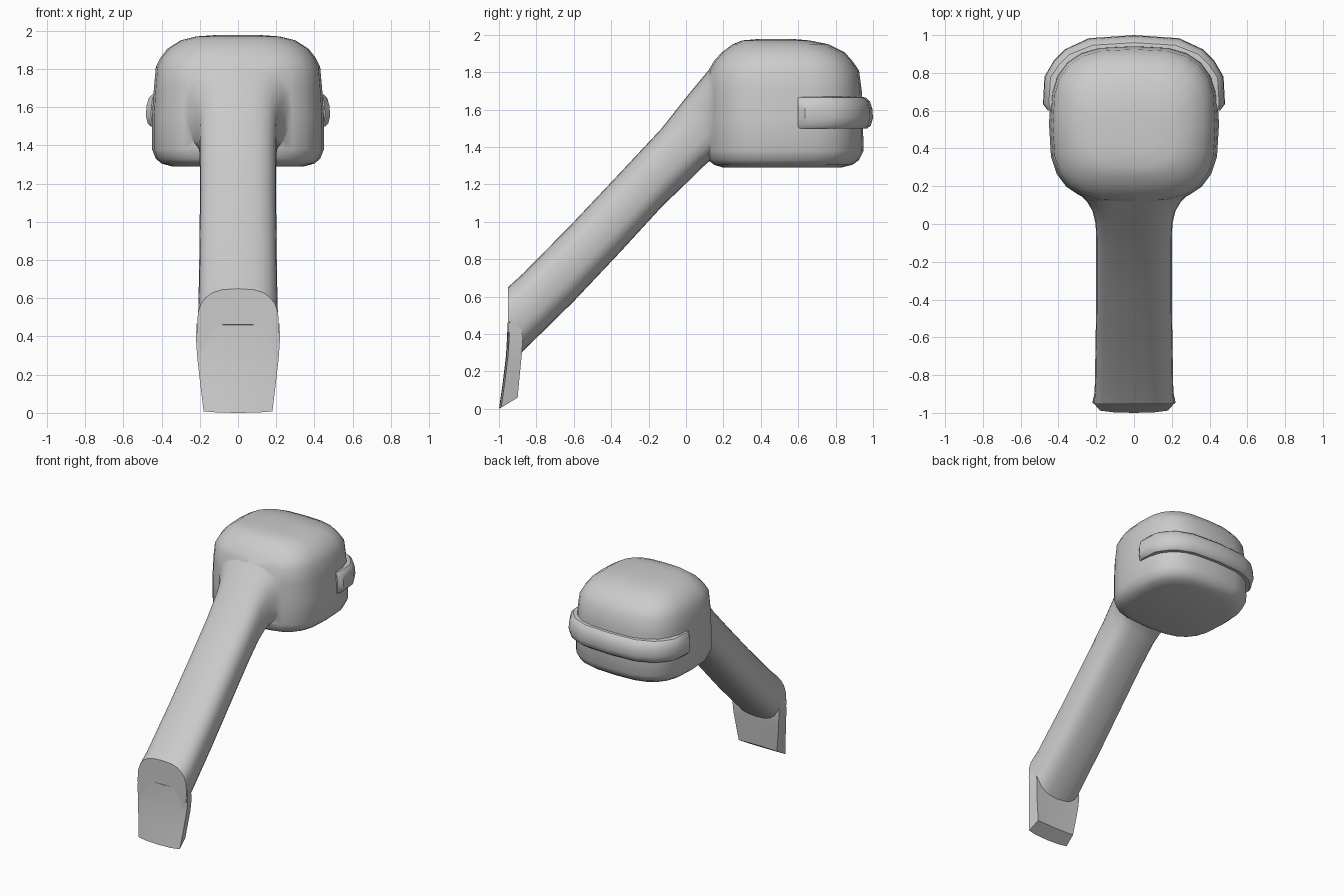
import bpy, bmesh
from math import cos, sin, tau, copysign

if "Cube" in bpy.data.objects:
    bpy.data.objects.remove(bpy.data.objects["Cube"])


def squircle(n, count=24):
    """Unit superellipse points."""
    pts = []
    for i in range(count):
        c, s = cos(tau * i / count), sin(tau * i / count)
        pts.append((copysign(abs(c) ** (2 / n), c), copysign(abs(s) ** (2 / n), s)))
    return pts


def loft(name, rings):
    """Skin equal-length closed rings and cap both ends."""
    bm = bmesh.new()
    vs = [[bm.verts.new(p) for p in r] for r in rings]
    k = len(rings[0])
    for a, b in zip(vs, vs[1:]):
        for i in range(k):
            j = (i + 1) % k
            bm.faces.new((a[i], a[j], b[j], b[i]))
    bm.faces.new(vs[0])
    bm.faces.new(vs[-1])
    bmesh.ops.recalc_face_normals(bm, faces=bm.faces)
    me = bpy.data.meshes.new(name)
    bm.to_mesh(me)
    bm.free()
    ob = bpy.data.objects.new(name, me)
    bpy.context.collection.objects.link(ob)
    return ob


def smooth(ob, angle):
    bpy.ops.object.select_all(action='DESELECT')
    ob.select_set(True)
    bpy.context.view_layer.objects.active = ob
    bpy.ops.object.shade_smooth_by_angle(angle=angle)


# Head: horizontal rings (z, half width, front y, back y)
head_rings = [(1.29, .345, .2, .83), (1.305, .40, .15, .89), (1.33, .43, .12, .925),
              (1.38, .45, .11, .95), (1.55, .45, .11, .945), (1.7, .44, .11, .94),
              (1.81, .43, .12, .925), (1.86, .405, .15, .89), (1.905, .37, .19, .85),
              (1.95, .30, .25, .76), (1.97, .22, .30, .66), (1.977, .12, .38, .58)]
sq = squircle(3)
head = loft("head", [[(w * u, (f + b) / 2 + (b - f) / 2 * v, z) for u, v in sq]
                     for z, w, f, b in head_rings])

# Handle: upright sections (y, half width, bottom z, top z), flaring into the head
handle_rings = [(-.952, .215, .235, .65), (-.87, .208, .31, .725), (-.6, .203, .575, 1.0),
                (-.35, .2, .84, 1.265), (-.13, .2, 1.08, 1.5), (0, .203, 1.205, 1.665),
                (.07, .22, 1.275, 1.75), (.12, .25, 1.32, 1.81), (.16, .29, 1.34, 1.855),
                (.21, .34, 1.37, 1.905), (.28, .35, 1.4, 1.955)]
sq = squircle(2.8)
handle = loft("handle", [[(w * u, y, (lo + hi) / 2 + (hi - lo) / 2 * v) for u, v in sq]
                         for y, w, lo, hi in handle_rings])

# Weld the handle into the head
mod = head.modifiers.new("join_handle", 'BOOLEAN')
mod.operation = 'UNION'
mod.solver = 'EXACT'
mod.object = handle
bpy.context.view_layer.objects.active = head
head.select_set(True)
bpy.ops.object.modifier_apply(modifier=mod.name)
bpy.data.objects.remove(handle)
smooth(head, .75)

# Foot tab: rings (z front, z back, half width, front y, back y)
tab_rings = [(.46, .46, .217, -.954, -.885), (.38, .38, .22, -.957, -.872),
             (.28, .28, .213, -.963, -.879), (.14, .17, .197, -.98, -.89),
             (0, .06, .18, -1, -.9)]
tab = loft("foot_tab", [[(-w, f + .012, zf + .008), (-w * .6, f + .003, zf + .002), (0, f, zf),
                         (w * .6, f + .003, zf + .002), (w, f + .012, zf + .008),
                         (w * .93, b, zb), (0, b - .006, zb), (-w * .93, b, zb)]
                        for zf, zb, w, f, b in tab_rings])
smooth(tab, .5)

# Rear band: inner and outer path points, swept with a rounded profile
half = [((.42, .60), (.455, .60)), ((.42, .635), (.482, .635)), ((.41, .77), (.474, .78)),
        ((.37, .82), (.425, .865)), ((.32, .87), (.365, .925)), ((.2, .91), (.24, .983)),
        ((0, .92), (0, 1.0))]
path = half + [((-a[0], a[1]), (-b[0], b[1])) for a, b in half[-2::-1]]
profile = [(0, 1.5), (.62, 1.5), (.85, 1.515), (1, 1.555), (.95, 1.605), (.78, 1.645),
           (.5, 1.665), (0, 1.67)]
band = loft("rear_band", [[(a[0] + (b[0] - a[0]) * t, a[1] + (b[1] - a[1]) * t, z)
                           for t, z in profile] for a, b in path])
smooth(band, .6)
